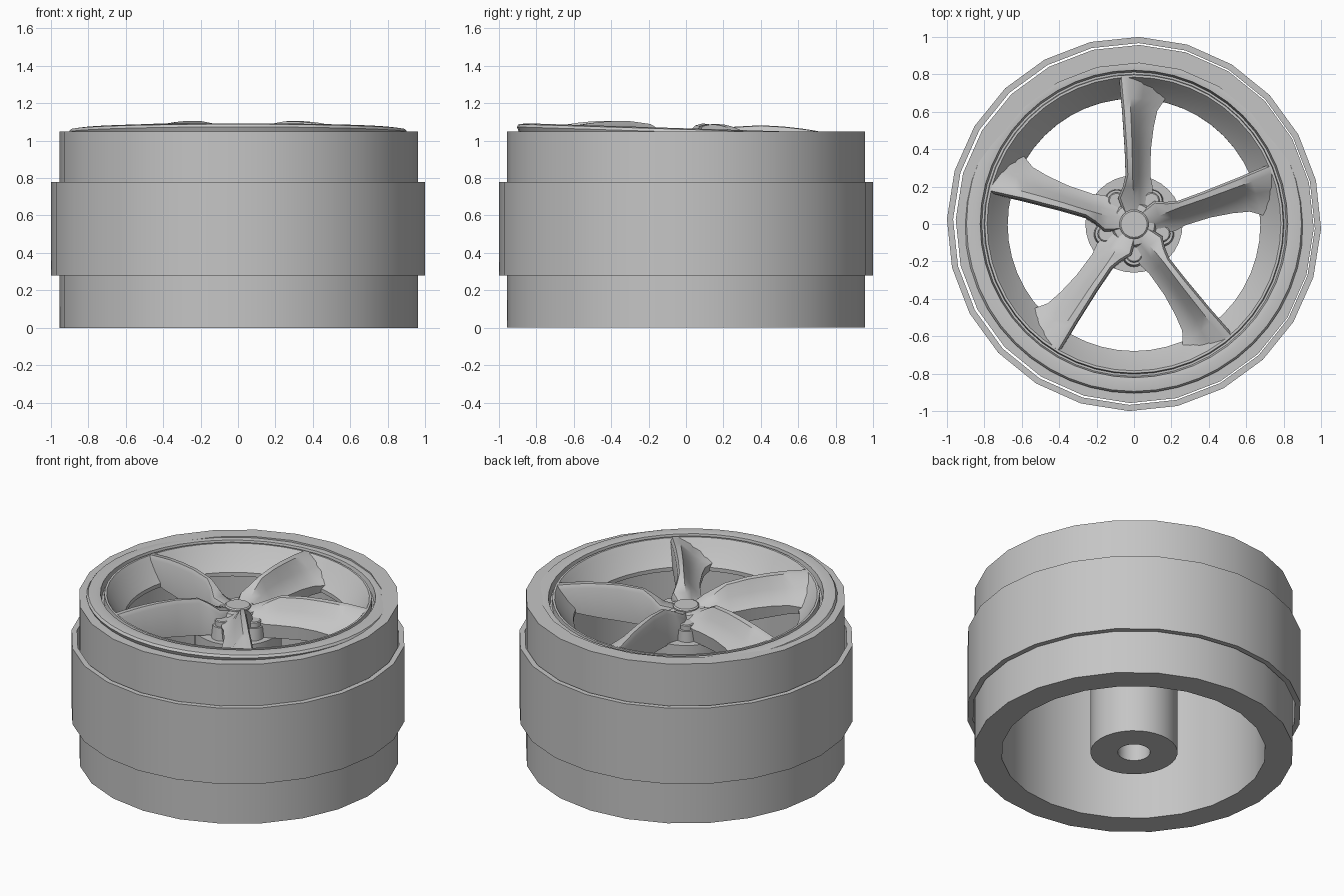
import bpy, bmesh, math
from mathutils import Matrix, Vector

cube = bpy.data.objects.get("Cube")
if cube:
    bpy.data.objects.remove(cube, do_unlink=True)

# One plain grey for the whole wheel
grey = bpy.data.materials.new("plain_grey")
grey.use_nodes = True
colour = (0.56, 0.56, 0.56, 1)
grey.diffuse_color = colour
grey.node_tree.nodes["Principled BSDF"].inputs["Base Color"].default_value = colour

# The rim, spokes and hub face lean slightly towards the back
TILT = Matrix.Rotation(math.radians(-1.8), 4, 'X')
PIVOT = Matrix.Translation((0, 0, 1.05))
LEAN = PIVOT @ TILT @ PIVOT.inverted()


def finish(name, bm, matrix=None, angle=32):
    bmesh.ops.remove_doubles(bm, verts=bm.verts, dist=1e-5)
    bmesh.ops.recalc_face_normals(bm, faces=bm.faces)
    if matrix is not None:
        bm.transform(matrix)
    mesh = bpy.data.meshes.new(name)
    bm.to_mesh(mesh)
    bm.free()
    mesh.materials.append(grey)
    ob = bpy.data.objects.new(name, mesh)
    bpy.context.collection.objects.link(ob)
    bpy.ops.object.select_all(action='DESELECT')
    ob.select_set(True)
    bpy.context.view_layer.objects.active = ob
    bpy.ops.object.shade_smooth_by_angle(angle=math.radians(angle))
    return ob


def skin(bm, loops, close):
    """Bridge successive closed loops with quads."""
    count = len(loops) if close else len(loops) - 1
    for i in range(count):
        a, b = loops[i], loops[(i + 1) % len(loops)]
        for j in range(len(a)):
            k = (j + 1) % len(a)
            bm.faces.new((a[j], a[k], b[k], b[j]))


def lathe(name, profile, sides, close=True, matrix=None, turn=0.0):
    """Spin a radius/height profile about z; open profiles get end caps."""
    bm = bmesh.new()
    loops = []
    for r, z in profile:
        angles = [math.radians(turn) + math.tau * i / sides for i in range(sides)]
        loops.append([bm.verts.new((r * math.cos(a), r * math.sin(a), z)) for a in angles])
    skin(bm, loops, close)
    if not close:
        bm.faces.new(loops[0])
        bm.faces.new(loops[-1])
    return finish(name, bm, matrix)


# Tyre body and raised tread band
lathe("tyre", [(0.957, 0), (0.957, 1.05), (0.86, 1.05), (0.86, 0.93), (0.79, 0.93), (0.79, 0)],
      24, matrix=Matrix.Translation((0.004, 0, 0)), turn=-1.5)
lathe("tread_band", [(1.0, 0.28), (1.0, 0.78), (0.967, 0.78), (0.967, 0.28)], 24, turn=-1.5)

# Rim with outer lip, narrow groove and sloping inner face
lathe("rim", [(0.905, 1.045), (0.895, 1.06), (0.85, 1.066), (0.822, 1.062), (0.813, 1.02),
              (0.802, 1.02), (0.798, 1.058), (0.785, 1.058), (0.765, 1.03), (0.72, 0.965),
              (0.675, 0.915), (0.675, 0.89), (0.80, 0.86), (0.86, 0.95)], 48, matrix=LEAN)

# Axle boss with a blind hole
lathe("axle_boss", [(0.097, 0.8), (0.097, 0), (0.26, 0), (0.26, 0.85)], 32, close=False)

# Hub centre and cap
lathe("hub_centre", [(0.15, 0.84), (0.125, 0.95), (0.11, 0.98), (0.085, 0.985)],
      30, close=False, matrix=LEAN)
lathe("centre_cap", [(0.078, 0.95), (0.078, 0.995), (0.07, 1.002)], 24, close=False, matrix=LEAN)

# Spoke stations: radius, left edge, ridge right, low edge, ridge height, low height, base
STATIONS = [
    (0.06, -0.055, 0.02, 0.055, 0.985, 0.96, 0.86),
    (0.14, -0.085, 0.0, 0.095, 1.01, 0.95, 0.85),
    (0.20, -0.06, -0.005, 0.10, 1.05, 0.94, 0.85),
    (0.26, -0.045, -0.008, 0.088, 1.083, 0.94, 0.85),
    (0.40, -0.05, -0.01, 0.09, 1.095, 0.945, 0.86),
    (0.52, -0.058, -0.014, 0.105, 1.092, 0.945, 0.87),
    (0.61, -0.064, -0.018, 0.125, 1.085, 0.94, 0.88),
    (0.67, -0.07, -0.02, 0.165, 1.078, 0.935, 0.89),
    (0.785, -0.08, -0.03, 0.22, 1.06, 0.96, 0.9),
]


def add_spoke(index):
    bm = bmesh.new()
    loops = []
    for r, left, ridge, low, top, edge, base in STATIONS:
        drop = top - edge
        section = [(left, base), (left, top - 0.025), (left + 0.012, top), (ridge, top - 0.003),
                   (ridge + 0.35 * (low - ridge), top - 0.5 * drop),
                   (ridge + 0.7 * (low - ridge), top - 0.85 * drop),
                   (low, edge), (low - 0.01, base)]
        loops.append([bm.verts.new((x, r, z)) for x, z in section])
    skin(bm, loops, False)
    bm.faces.new(loops[0])
    bm.faces.new(loops[-1])
    spin = Matrix.Rotation(math.tau * index / 5, 4, 'Z')
    finish("spoke_%d" % (index + 1), bm, LEAN @ spin, 40)


# Five spokes with a wheel bolt between each pair
for i in range(5):
    add_spoke(i)
    a = math.radians(54) + math.tau * i / 5
    place = LEAN @ Matrix.Translation(Vector((0.158 * math.cos(a), 0.158 * math.sin(a), 0)))
    lathe("bolt_seat_%d" % (i + 1), [(0.065, 0.84), (0.058, 0.925), (0.048, 0.925)],
          20, close=False, matrix=place)
    lathe("wheel_bolt_%d" % (i + 1), [(0.044, 0.9), (0.044, 0.955), (0.038, 0.96)],
          20, close=False, matrix=place)
